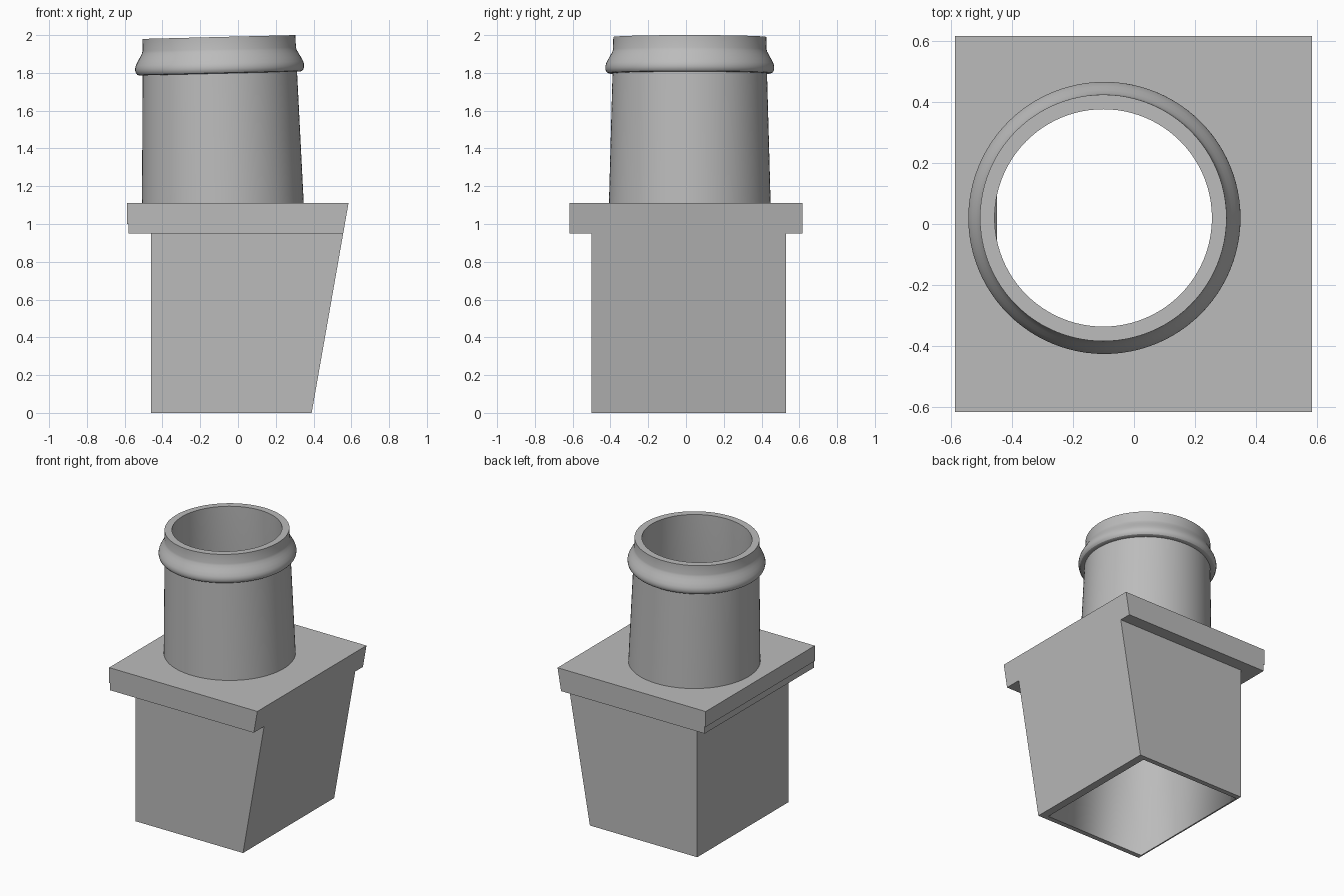
import bpy, bmesh, math

cube = bpy.data.objects.get("Cube")
if cube:
    bpy.data.objects.remove(cube)

SEG = 96
TOP = 1.11           # top of the flange, where the tube starts
SLOPE = 0.195 / TOP  # lean of the +x wall

grey = bpy.data.materials.new("plain grey")
grey.use_nodes = True
grey.diffuse_color = (0.5, 0.5, 0.5, 1)
grey.node_tree.nodes["Principled BSDF"].inputs["Base Color"].default_value = (0.5, 0.5, 0.5, 1)


def rect(bm, x0, x1, y0, y1, z):
    """Four corners, counter-clockwise from (+x, +y)."""
    return [bm.verts.new(p) for p in
            ((x1, y1, z), (x0, y1, z), (x0, y0, z), (x1, y0, z))]


def ring(bm, r, z):
    """Circle on the leaning tube axis, tilting gradually."""
    t = (z - TOP) / 0.88
    cx, cy, tilt = -0.08 - 0.021 * t, 0.02, 0.025 * min(1, t * 2)
    out = []
    for i in range(SEG):
        a = 2 * math.pi * i / SEG
        dx = r * math.cos(a)
        out.append(bm.verts.new((cx + dx, cy + r * math.sin(a), z + dx * tilt)))
    return out


def bridge(bm, a, b):
    n = len(a)
    for i in range(n):
        j = (i + 1) % n
        f = bm.faces.new((a[i], a[j], b[j], b[i]))
        if f.calc_area() < 1e-6:
            bm.faces.remove(f)


def rect_to_ring(bm, corners, circle):
    """Corner fans joined by triangles: a square-to-round transition."""
    q = SEG // 4
    for k in range(4):
        for i in range(k * q, (k + 1) * q):
            bm.faces.new((corners[k], circle[(i + 1) % SEG], circle[i]))
        bm.faces.new((corners[k], corners[(k + 1) % 4], circle[(k + 1) * q % SEG]))


def finish(bm, name):
    bmesh.ops.remove_doubles(bm, verts=bm.verts, dist=0.0005)
    bmesh.ops.recalc_face_normals(bm, faces=bm.faces)
    mesh = bpy.data.meshes.new(name)
    bm.to_mesh(mesh)
    bm.free()
    mesh.materials.append(grey)
    ob = bpy.data.objects.new(name, mesh)
    bpy.context.collection.objects.link(ob)
    bpy.ops.object.select_all(action='DESELECT')
    ob.select_set(True)
    bpy.context.view_layer.objects.active = ob
    bpy.ops.object.shade_smooth_by_angle(angle=math.radians(30))


def lean(z):
    return 0.39 + SLOPE * z


# Whole adapter: one closed shell
bm = bmesh.new()

# Square socket and flange with a small lip on the -x side
inner = rect(bm, -0.45, 0.335, -0.465, 0.495, 0)
loops = [inner,
         rect(bm, -0.46, lean(0), -0.5, 0.53, 0),
         rect(bm, -0.46, lean(0.95), -0.5, 0.53, 0.95),
         rect(bm, -0.58, lean(0.95), -0.617, 0.617, 0.95),
         rect(bm, -0.58, lean(1.0), -0.617, 0.617, 1.0),
         rect(bm, -0.588, lean(1.0), -0.617, 0.617, 1.0),
         rect(bm, -0.588, lean(TOP), -0.617, 0.617, TOP)]
for a, b in zip(loops, loops[1:]):
    bridge(bm, a, b)

# Tapered hose tube with a bead near the open end
profile = [(0.428, TOP), (0.409, 1.797), (0.427, 1.797), (0.437, 1.801),
           (0.444, 1.81), (0.447, 1.822), (0.447, 1.835), (0.443, 1.85),
           (0.432, 1.872), (0.42, 1.893), (0.41, 1.912), (0.406, 1.925),
           (0.405, 1.99), (0.357, 1.99), (0.378, TOP)]
rings = [ring(bm, r, z) for r, z in profile]
for a, b in zip(rings, rings[1:]):
    bridge(bm, a, b)

# Flange top around the tube, and the square-to-round passage inside
rect_to_ring(bm, loops[-1], rings[0])
rect_to_ring(bm, inner, rings[-1])
finish(bm, "hose_adapter")
